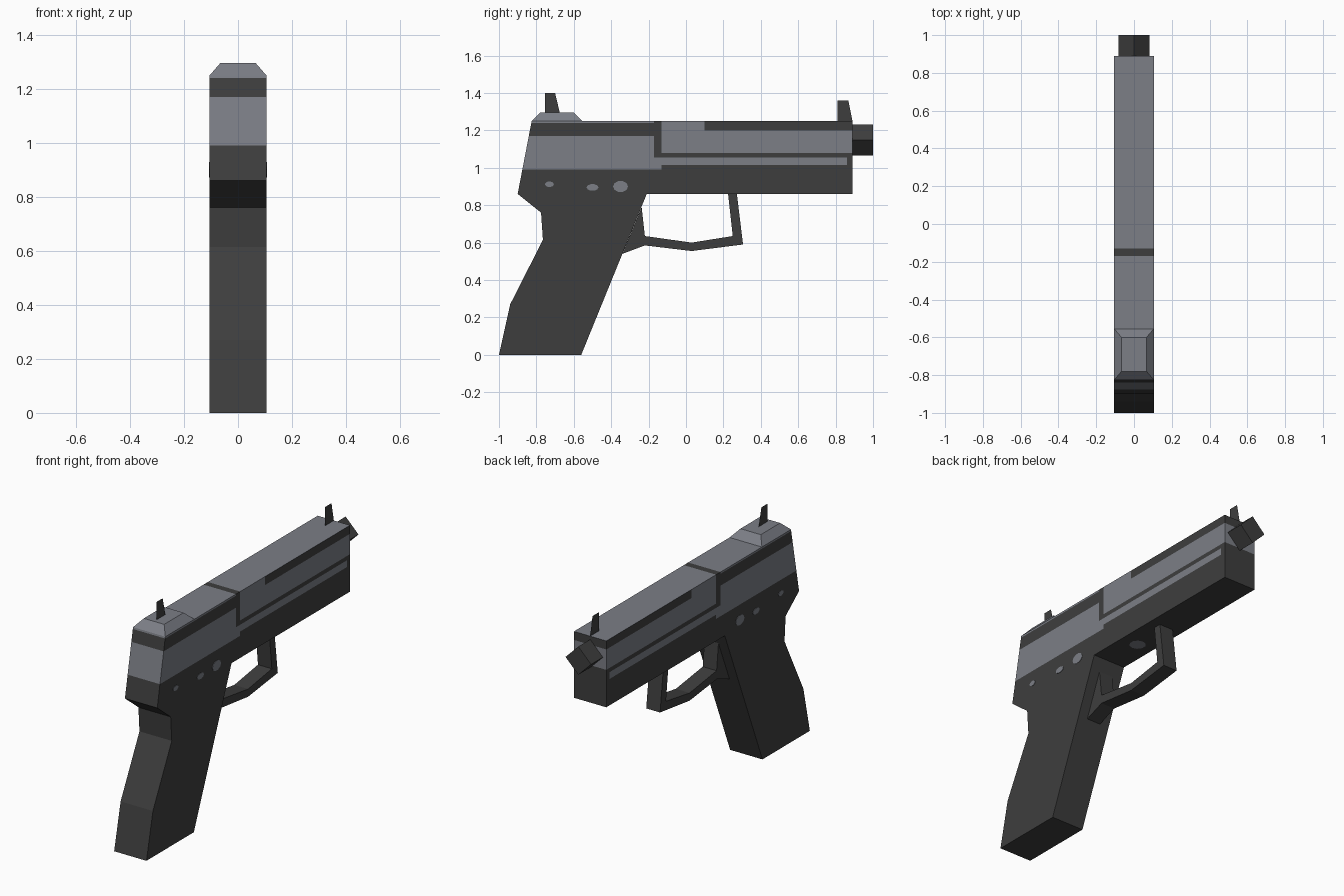
import bpy, bmesh, math
from mathutils import Matrix, Vector

if "Cube" in bpy.data.objects:
    bpy.data.objects.remove(bpy.data.objects["Cube"])


def material(name, rgb):
    m = bpy.data.materials.new(name)
    m.diffuse_color = (*rgb, 1)
    m.use_nodes = True
    m.node_tree.nodes["Principled BSDF"].inputs["Base Color"].default_value = m.diffuse_color
    return m


DARK = material("dark grey", (0.048, 0.048, 0.048))
LIGHT = material("steel grey", (0.2, 0.21, 0.24))
HALF = 0.105


def finish(name, bm, *mats):
    me = bpy.data.meshes.new(name)
    bm.to_mesh(me)
    bm.free()
    for m in mats:
        me.materials.append(m)
    ob = bpy.data.objects.new(name, me)
    bpy.context.collection.objects.link(ob)
    return ob


def prism(polys, half):
    """Extrude joined side-view (y, z) polygons across x."""
    bm = bmesh.new()
    for poly in polys:
        bm.faces.new([bm.verts.new((-half, y, z)) for y, z in poly])
    bmesh.ops.remove_doubles(bm, verts=bm.verts[:], dist=1e-4)
    if half > 0:
        r = bmesh.ops.extrude_face_region(bm, geom=bm.faces[:], use_keep_orig=True)
        moved = [v for v in r["geom"] if isinstance(v, bmesh.types.BMVert)]
        bmesh.ops.translate(bm, verts=moved, vec=(2 * half, 0, 0))
        bmesh.ops.recalc_face_normals(bm, faces=bm.faces[:])
    return bm


# Slide and grip, one body
slide = [(-0.9, 0.86), (-0.21, 0.86), (0.89, 0.86), (0.89, 1.25), (-0.825, 1.25)]
grip = [(-0.9, 0.86), (-0.775, 0.76), (-0.765, 0.615), (-0.94, 0.27),
        (-1.0, 0.0), (-0.56, 0.0), (-0.21, 0.86)]
body = prism([slide, grip], HALF)


def cut(axis, value):
    co, no = Vector(), Vector()
    co[axis], no[axis] = value, 1
    geom = body.verts[:] + body.edges[:] + body.faces[:]
    bmesh.ops.bisect_plane(body, geom=geom, dist=1e-5, plane_co=co, plane_no=no)


for z in (0.99, 1.015, 1.055, 1.08, 1.17, 1.2, 1.24):
    cut(2, z)
for y in (-0.17, -0.13, 0.1, 0.86):
    cut(1, y)


# Steel areas of the slide, by position
def is_light(y, z):
    if z > 1.249:
        return not -0.17 < y < -0.13
    if y < -0.17:
        return 0.99 < z < 1.17 or z > 1.24
    if y < -0.13:
        return 0.99 < z < 1.055
    if y > 0.885:
        return 1.08 < z < 1.2
    return (1.015 < z < 1.055 and y < 0.86) or 1.08 < z < 1.2 or (z > 1.2 and y < 0.1)


for f in body.faces:
    c = f.calc_center_median()
    f.material_index = int(is_light(c.y, c.z))
finish("body", body, DARK, LIGHT)

# Raised rear block with sloped sides
bm = bmesh.new()
base = [bm.verts.new((x, y, 1.25)) for x, y in
        ((-HALF, -0.825), (HALF, -0.825), (HALF, -0.555), (-HALF, -0.555))]
top = [bm.verts.new((x, y, 1.295)) for x, y in
       ((-0.066, -0.78), (0.066, -0.78), (0.066, -0.6), (-0.066, -0.6))]
bm.faces.new(top)
for i in range(4):
    j = (i + 1) % 4
    bm.faces.new((base[i], base[j], top[j], top[i]))
finish("rear_block", bm, LIGHT)

# Flat sights
for name, pts in (
    ("rear_sight", [(-0.755, 1.27), (-0.675, 1.295), (-0.7, 1.4), (-0.755, 1.4)]),
    ("front_sight", [(0.81, 1.25), (0.89, 1.25), (0.868, 1.36), (0.81, 1.36)]),
):
    finish(name, prism([pts], 0), DARK)

# Trigger guard
outer = [(0.272, 0.86), (0.305, 0.59), (0.03, 0.555), (-0.22, 0.585)]
inner = [(0.225, 0.86), (0.25, 0.635), (0.03, 0.6), (-0.22, 0.635)]
quads = [[outer[i], outer[i + 1], inner[i + 1], inner[i]] for i in range(3)]
quads.append([outer[3], (-0.34, 0.54), (-0.237, 0.79), inner[3]])
finish("trigger_guard", prism(quads, 0.045), DARK)

# Four-sided barrel tip
bm = bmesh.new()
bmesh.ops.create_cone(bm, cap_ends=True, segments=4, radius1=0.083, radius2=0.083, depth=0.11,
                      matrix=Matrix.Translation((0, 0.945, 1.148)) @ Matrix.Rotation(math.pi / 2, 4, "X"))
finish("barrel", bm, DARK)

# Pins on both sides, thin plates
for i, (y, z, ry, rz) in enumerate(((-0.73, 0.912, 0.024, 0.015),
                                    (-0.5, 0.895, 0.032, 0.018),
                                    (-0.35, 0.9, 0.04, 0.03))):
    ring = [(y + ry * math.cos(a * math.pi / 5), z + rz * math.sin(a * math.pi / 5)) for a in range(10)]
    finish(f"pins_{i + 1}", prism([ring], HALF + 0.002), LIGHT)

# Worn spot on the underside
bm = bmesh.new()
bmesh.ops.create_circle(bm, cap_ends=True, segments=10, radius=0.045,
                        matrix=Matrix.Translation((0, 0.03, 0.857)) @ Matrix.Rotation(math.pi, 4, "X"))
finish("underside_spot", bm, LIGHT)
